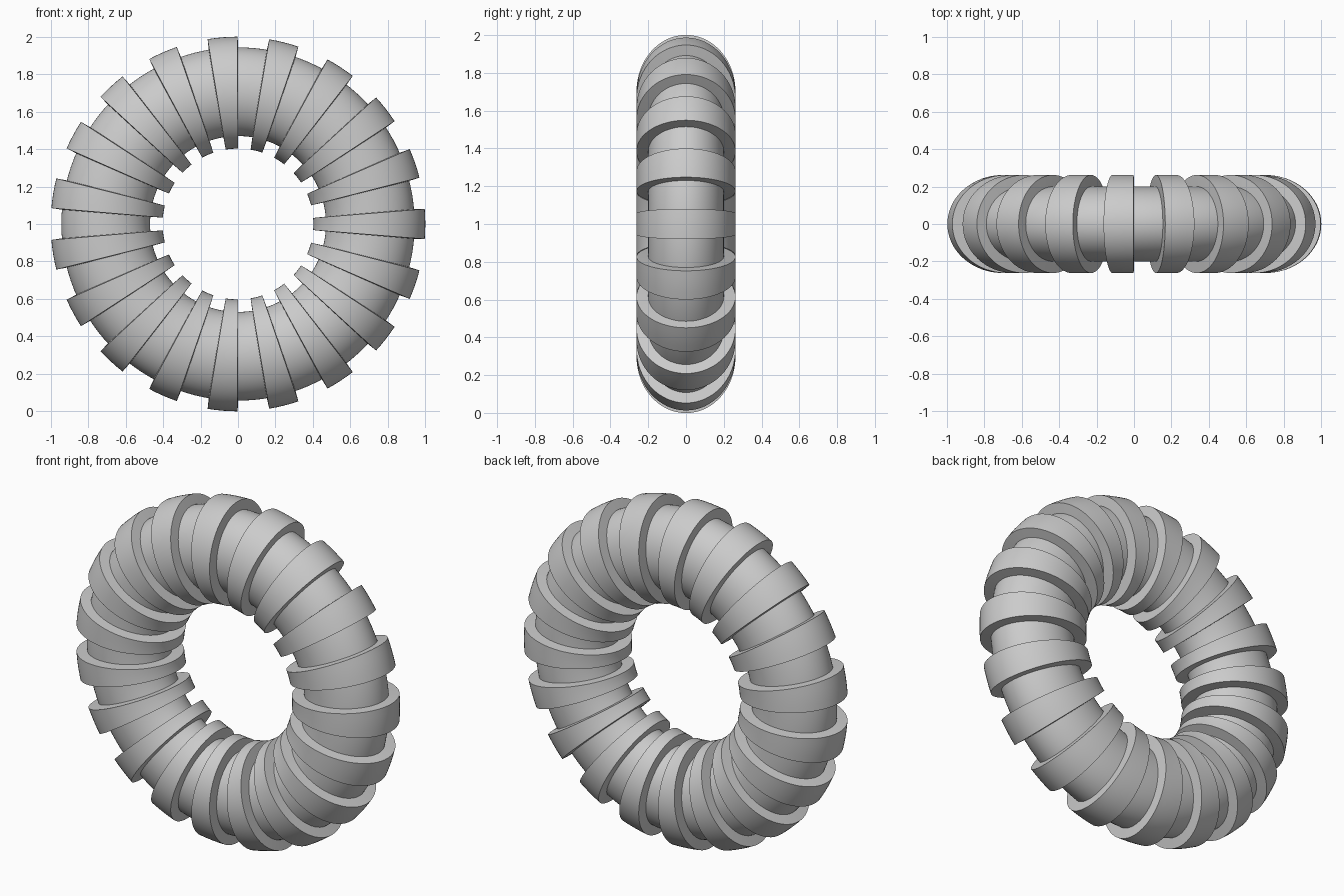
import bpy, bmesh
from math import sin, cos, pi, radians

RIBS = 19
PITCH = 2 * pi / RIBS
TUBE_SIDES = 64

if "Cube" in bpy.data.objects:
    bpy.data.objects.remove(bpy.data.objects["Cube"])

grey = bpy.data.materials.new("plain_grey")
grey.use_nodes = True
colour = (0.6, 0.6, 0.6, 1)
grey.diffuse_color = colour
grey.node_tree.nodes["Principled BSDF"].inputs["Base Color"].default_value = colour


def section(bm, angle, centre, radial, depth):
    """One oval cross-section of the ring at the given angle."""
    loop = []
    for i in range(TUBE_SIDES):
        t = 2 * pi * i / TUBE_SIDES
        r = centre + radial * cos(t)
        loop.append(bm.verts.new((r * cos(angle), depth * sin(t), 1 + r * sin(angle))))
    return loop


def bridge(bm, a, b):
    for i in range(TUBE_SIDES):
        j = (i + 1) % TUBE_SIDES
        bm.faces.new((a[i], a[j], b[j], b[i]))


def swept(name, sections):
    """Closed sweep: the last section joins back to the first."""
    bm = bmesh.new()
    loops = [section(bm, *s) for s in sections]
    for a, b in zip(loops, loops[1:] + loops[:1]):
        bridge(bm, a, b)
    bmesh.ops.recalc_face_normals(bm, faces=bm.faces)
    mesh = bpy.data.meshes.new(name)
    bm.to_mesh(mesh)
    bm.free()
    mesh.materials.append(grey)
    obj = bpy.data.objects.new(name, mesh)
    bpy.context.collection.objects.link(obj)
    bpy.ops.object.select_all(action='DESELECT')
    obj.select_set(True)
    bpy.context.view_layer.objects.active = obj
    bpy.ops.object.shade_smooth_by_angle(angle=radians(35))
    return obj


# Ring core
steps = RIBS * 6
swept("ring_core", [(2 * pi * k / steps, 0.707, 0.237, 0.2) for k in range(steps)])

# Raised bands with slightly sloped side walls
foot, crown = radians(4.85), radians(4.6)
for n in range(RIBS):
    mid = n * PITCH
    outer = [(mid + crown * s, 0.702, 0.299, 0.262) for s in (-1, -0.5, 0, 0.5, 1)]
    inner = [(mid + foot * s, 0.707, 0.228, 0.191) for s in (1, -1)]
    swept(f"band_{n + 1}", outer + inner)
